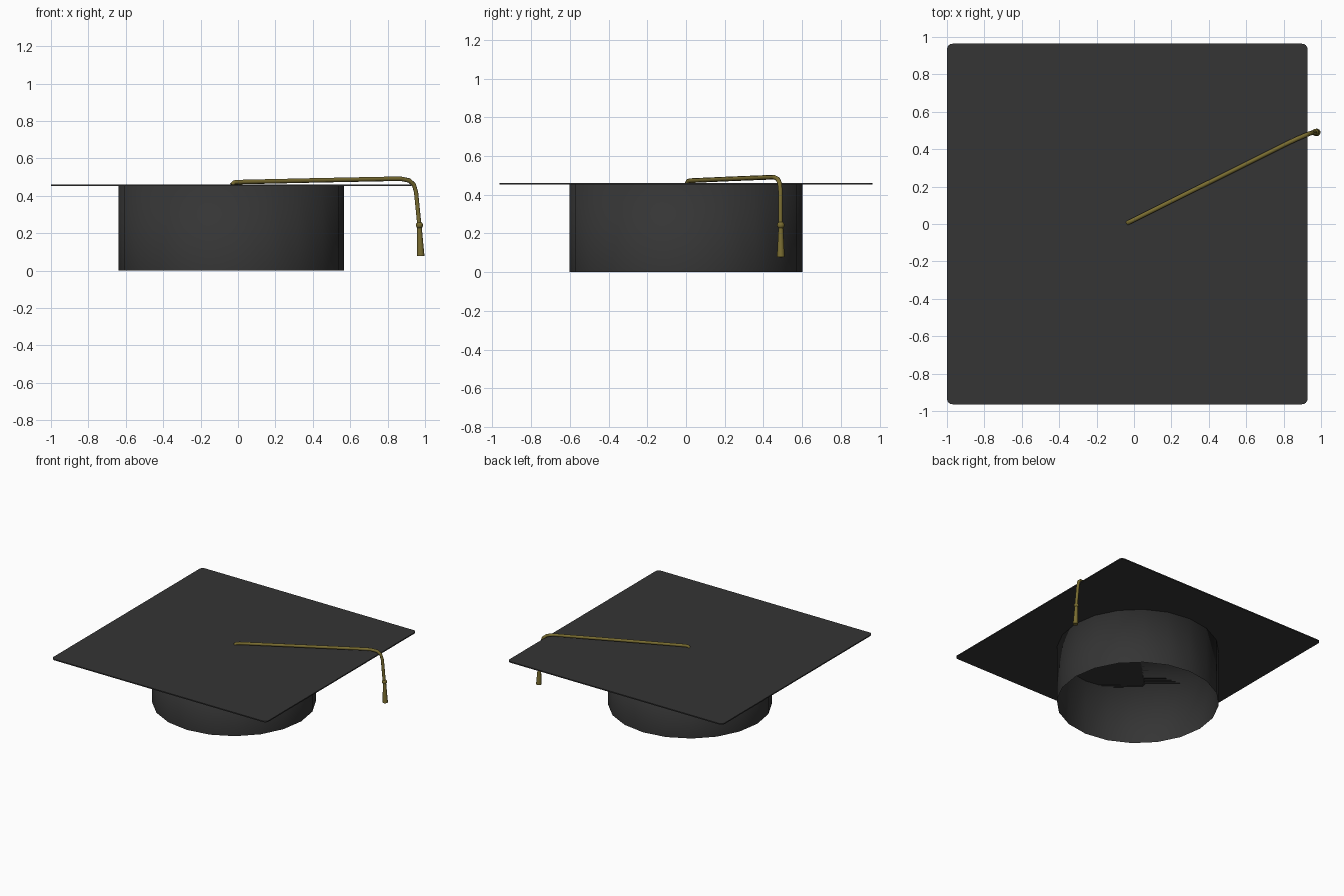
import bpy, bmesh, math
from mathutils import Vector

if "Cube" in bpy.data.objects:
    bpy.data.objects.remove(bpy.data.objects["Cube"])

CX = -0.036          # centre of board and cap
BOARD_Z, BOARD_T = 0.452, 0.009


def material(name, rgb):
    m = bpy.data.materials.new(name)
    m.diffuse_color = (*rgb, 1)
    m.use_nodes = True
    m.node_tree.nodes["Principled BSDF"].inputs["Base Color"].default_value = m.diffuse_color
    return m


black = material("black_cloth", (0.035, 0.035, 0.035))
gold = material("gold_thread", (0.19, 0.15, 0.03))


def add_object(name, bm, mat):
    me = bpy.data.meshes.new(name)
    bm.to_mesh(me)
    bm.free()
    ob = bpy.data.objects.new(name, me)
    bpy.context.collection.objects.link(ob)
    me.materials.append(mat)
    return ob


def smooth(bm):
    for f in bm.faces:
        f.smooth = True


def lathe(name, profile, segments, bottom, top, mat):
    """Closed surface of revolution along the line bottom -> top."""
    bm = bmesh.new()
    axis = (top - bottom)
    turn = Vector((0, 0, 1)).rotation_difference(axis)
    rings = []
    for t, r in profile:
        rings.append([bm.verts.new(bottom + axis * t + turn @ Vector(
            (r * math.cos(a), r * math.sin(a), 0)))
            for a in (2 * math.pi * i / segments for i in range(segments))])
    for lo, hi in zip(rings, rings[1:]):
        for i in range(segments):
            j = (i + 1) % segments
            bm.faces.new((lo[i], lo[j], hi[j], hi[i]))
    bm.faces.new(rings[0][::-1])
    bm.faces.new(rings[-1])
    smooth(bm)
    return add_object(name, bm, mat)


# Mortarboard: thin square with rounded corners
bm = bmesh.new()
bmesh.ops.create_cube(bm, size=1)
for v in bm.verts:
    v.co = Vector((CX + v.co.x * 1.928, v.co.y * 1.928,
                   BOARD_Z + (v.co.z + 0.5) * BOARD_T))
corners = [e for e in bm.edges if abs(e.verts[0].co.z - e.verts[1].co.z) > 0.001]
bmesh.ops.bevel(bm, geom=corners, offset=0.03, segments=4, profile=0.5,
                affect='EDGES')
add_object("board", bm, black)

# Skull cap: 20-sided cup, open at the bottom
bm = bmesh.new()
bmesh.ops.create_cone(bm, cap_ends=True, segments=20, radius1=0.602,
                      radius2=0.602, depth=BOARD_Z)
for v in bm.verts:
    v.co += Vector((CX, 0, BOARD_Z / 2))
bottom = [f for f in bm.faces if f.normal.z < -0.9]
bmesh.ops.delete(bm, geom=bottom, context='FACES_ONLY')
smooth(bm)
add_object("cap", bm, black)

# Cord: round tube from the board centre over the edge and down
cord_points = [(-0.033, 0.006, 0.458), (-0.022, 0.012, 0.471), (0.0, 0.023, 0.473),
               (0.40, 0.222, 0.482), (0.80, 0.422, 0.490), (0.87, 0.455, 0.491),
               (0.915, 0.474, 0.482), (0.940, 0.484, 0.460), (0.952, 0.488, 0.42),
               (0.960, 0.488, 0.34), (0.970, 0.488, 0.24)]
curve = bpy.data.curves.new("cord", 'CURVE')
curve.dimensions = '3D'
curve.bevel_depth = 0.012
curve.bevel_resolution = 2
curve.use_fill_caps = True
spline = curve.splines.new('POLY')
spline.points.add(len(cord_points) - 1)
for p, co in zip(spline.points, cord_points):
    p.co = (*co, 1)
spline.use_smooth = True
curve.materials.append(gold)
bpy.context.collection.objects.link(bpy.data.objects.new("cord", curve))

# Knot above the tassel
bm = bmesh.new()
bmesh.ops.create_uvsphere(bm, u_segments=16, v_segments=10, radius=0.019)
for v in bm.verts:
    v.co += Vector((0.970, 0.490, 0.243))
smooth(bm)
add_object("knot", bm, gold)

# Tassel skirt, flaring downwards
skirt = lathe("tassel", [(0, 0.020), (0.35, 0.017), (0.8, 0.0135), (1, 0.012)], 16,
              Vector((0.977, 0.490, 0.078)), Vector((0.970, 0.490, 0.236)), gold)
bpy.context.view_layer.objects.active = skirt
skirt.select_set(True)
bpy.ops.object.shade_smooth_by_angle()
